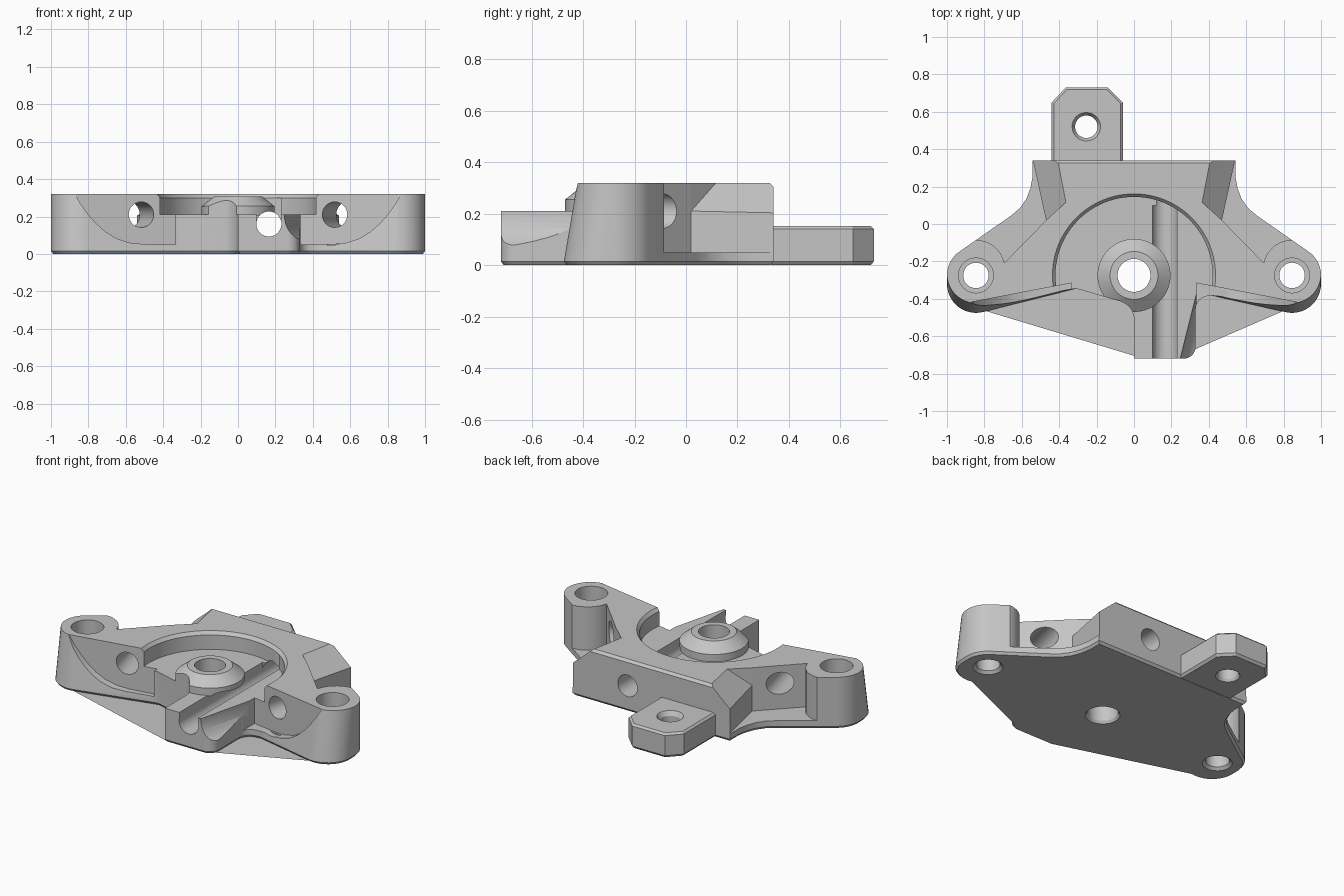
import bpy, bmesh, math
from mathutils import Vector, Matrix

cube = bpy.data.objects.get("Cube")
if cube:
    bpy.data.objects.remove(cube, do_unlink=True)

grey = bpy.data.materials.new("machined grey")
grey.use_nodes = True
COLOR = (0.56, 0.56, 0.56, 1)
grey.diffuse_color = COLOR
grey.node_tree.nodes["Principled BSDF"].inputs["Base Color"].default_value = COLOR


def finish(name, bm):
    bmesh.ops.triangulate(bm, faces=bm.faces)
    bmesh.ops.recalc_face_normals(bm, faces=bm.faces)
    mesh = bpy.data.meshes.new(name)
    bm.to_mesh(mesh)
    bm.free()
    mesh.materials.append(grey)
    obj = bpy.data.objects.new(name, mesh)
    bpy.context.collection.objects.link(obj)
    return obj


def loft(name, rings):
    """Closed solid through rings of equal point count."""
    bm = bmesh.new()
    loops = [[bm.verts.new(p) for p in ring] for ring in rings]
    n = len(loops[0])
    for a, b in zip(loops, loops[1:]):
        for i in range(n):
            j = (i + 1) % n
            bm.faces.new((a[i], a[j], b[j], b[i]))
    bm.faces.new(loops[0][::-1])
    bm.faces.new(loops[-1])
    return finish(name, bm)


def level(pts, z):
    return [(x, y, z) for x, y in pts]


def hull(name, pts):
    bm = bmesh.new()
    for p in pts:
        bm.verts.new(p)
    bmesh.ops.convex_hull(bm, input=bm.verts)
    return finish(name, bm)


def turned(name, center, profile, n=64):
    rings = [[(center[0] + r * math.cos(math.tau * i / n),
               center[1] + r * math.sin(math.tau * i / n), z) for i in range(n)]
             for r, z in profile]
    return loft(name, rings)


def rod(name, start, end, r):
    a, b = Vector(start), Vector(end)
    bm = bmesh.new()
    bmesh.ops.create_cone(bm, cap_ends=True, segments=48, radius1=r, radius2=r, depth=(b - a).length)
    turn = Vector((0, 0, 1)).rotation_difference(b - a).to_matrix().to_4x4()
    bm.transform(Matrix.Translation((a + b) / 2) @ turn)
    return finish(name, bm)


def box(name, lo, hi):
    return hull(name, [(x, y, z) for x in (lo[0], hi[0]) for y in (lo[1], hi[1]) for z in (lo[2], hi[2])])


def volume(mesh):
    bm = bmesh.new()
    bm.from_mesh(mesh)
    v = bm.calc_volume()
    bm.free()
    return v


def boolean(obj, tool, operation="DIFFERENCE"):
    """Cut, keeping the first solver result that is a sensible solid."""
    before = volume(obj.data)
    mod = obj.modifiers.new("cut", "BOOLEAN")
    mod.operation, mod.object = operation, tool
    for solver in ("MANIFOLD", "EXACT"):
        mod.solver = solver
        graph = bpy.context.evaluated_depsgraph_get()
        result = bpy.data.meshes.new_from_object(obj.evaluated_get(graph), depsgraph=graph)
        if 0.3 * before < volume(result) < before - 1e-7:
            obj.data = result
            break
    obj.modifiers.clear()
    bpy.data.objects.remove(tool, do_unlink=True)


def arc(cx, cy, r, a0, a1, n=12):
    return [(cx + r * math.cos(math.radians(a0 + (a1 - a0) * i / n)),
             cy + r * math.sin(math.radians(a0 + (a1 - a0) * i / n))) for i in range(n + 1)]


def flip(pts, s=-1):
    return [(s * p[0], *p[1:]) for p in pts]


def inset(pts, d):
    """Shift a clockwise outline inwards."""
    out = []
    for i, p in enumerate(pts):
        p = Vector(p)
        a = (p - Vector(pts[i - 1])).normalized()
        b = (Vector(pts[(i + 1) % len(pts)]) - p).normalized()
        na, nb = Vector((a.y, -a.x)), Vector((b.y, -b.x))
        out.append(tuple(p + (na + nb) * d / (1 + na.dot(nb))))
    return out


LUG_X, LUG_Y, LUG_R = 0.845, -0.275, 0.155


def outline(front_y):
    """Plan outline; front_y is the centre of the lugs' front rounding."""
    side = [(0.543, 0.34), (0.543, 0.25), (0.554, 0.19), (0.575, 0.135), (0.61, 0.085), (0.66, 0.043)]
    side += arc(LUG_X, LUG_Y, LUG_R, 56, 0) + arc(LUG_X, front_y, LUG_R, -1, -103)
    front = [(0.42, -0.383)] + arc(0.4, -0.455, 0.07, 95, 180, 8)
    front += arc(0.265, -0.655, 0.065, 0, -90, 8) + [(0, -0.72)]
    front += arc(-0.1, -0.51, 0.1, 0, 75, 8) + [(-0.31, -0.345)]
    return side + front + flip(side)[::-1]


# Main body: drafted block with a chamfered foot
low, high = outline(-0.32), outline(-0.268)
body = loft("bracket_body", [level(inset(low, 0.012), 0), level(low, 0.015), level(high, 0.32)])

# Round recess and lowered tongue
CENTER = (0, -0.275)
boolean(body, turned("recess", CENTER, [(0.42, 0.21), (0.42, 0.3), (0.437, 0.321), (0.437, 0.4)], 96))
boolean(body, box("tongue_top", (-0.05, -0.8, 0.21), (0.36, -0.4, 0.4)))
boolean(body, hull("rear_chamfer", [(x, y, z) for x in (-0.7, 0.7)
                                    for y, z in ((0.315, 0.33), (0.36, 0.285), (0.36, 0.33))]))

for s in (1, -1):
    # Side pockets behind the lugs
    plan = [(0.575, 0.5), (0.47, 0.02)] + arc(LUG_X, -0.24, LUG_R, 168, 25, 16)
    plan += [(1.1, -0.16), (1.1, 0.5)]
    boolean(body, loft("side_pocket", [level(flip(plan, s), z) for z in (0.05, 0.5)]))

    # Sloping shoulders
    boolean(body, hull("shoulder", flip([(0.48, 0.011, 0.2), (0.287, 0.187, 0.4), (0.48, 0.011, 0.4),
                                         (0.575, 0.5, 0.2), (0.375, 0.5, 0.4), (0.575, 0.5, 0.4)], s)))

    # Front scoops sweeping up into the lugs
    curve = [(0.335, 0.05), (0.5, 0.052), (0.58, 0.06), (0.65, 0.083), (0.71, 0.12), (0.76, 0.165),
             (0.8, 0.21), (0.84, 0.265), (0.875, 0.325), (0.9, 0.4), (0.335, 0.4)]
    boolean(body, loft("front_scoop", [[(s * x, -0.9, z) for x, z in curve],
                                       [(s * x, -0.315 - 0.19 * (x - 0.33), z) for x, z in curve]]))

    # Slanted screw holes
    boolean(body, rod("screw_hole", (s * 0.46, -0.58, 0.21), (s * 0.605, 0, 0.21), 0.068))

    # Stepped lug bores
    boolean(body, turned("lug_bore", (s * LUG_X, LUG_Y),
                         [(0.095, -0.01), (0.068, 0.016), (0.068, 0.12), (0.093, 0.121), (0.093, 0.4)]))

# Tool clearance along the tongue
boolean(body, rod("clearance", (0.375, -0.88, 0.21), (0.505, -0.36, 0.21), 0.163))

# Channel through the tongue and rear wall
boolean(body, box("channel_slot", (0.1, -0.8, 0.16), (0.23, 0.1, 0.3)))
boolean(body, rod("channel", (0.165, -0.8, 0.16), (0.165, 0.5, 0.16), 0.067))

# Central boss, trimmed to the outline
boss = turned("center_boss", CENTER, [(0.195, 0.205), (0.195, 0.255), (0.128, 0.308)])
boolean(boss, loft("trim", [level(low, -0.1), level(low, 0.5)]), "INTERSECT")
boolean(boss, rod("boss_channel", (0.165, -0.8, 0.16), (0.165, 0.5, 0.16), 0.067))
for part in (body, boss):
    boolean(part, turned("bore", CENTER, [(0.105, -0.01), (0.088, 0.015), (0.088, 0.5)]))

# Rear tab with countersunk hole
tab_plan = [(-0.44, 0.32), (-0.44, 0.65), (-0.365, 0.73), (-0.14, 0.73), (-0.06, 0.65), (-0.06, 0.32)]
tab_in = inset(tab_plan, 0.012)
tab = loft("rear_tab", [level(tab_in, 0), level(tab_plan, 0.015), level(tab_plan, 0.14), level(tab_in, 0.152)])
boolean(tab, turned("tab_hole", (-0.255, 0.52),
                    [(0.075, -0.01), (0.06, 0.015), (0.06, 0.125), (0.076, 0.152), (0.076, 0.3)]))

for obj in (body, boss, tab):
    bpy.ops.object.select_all(action="DESELECT")
    obj.select_set(True)
    bpy.context.view_layer.objects.active = obj
    bpy.ops.object.shade_smooth_by_angle(angle=math.radians(25))
